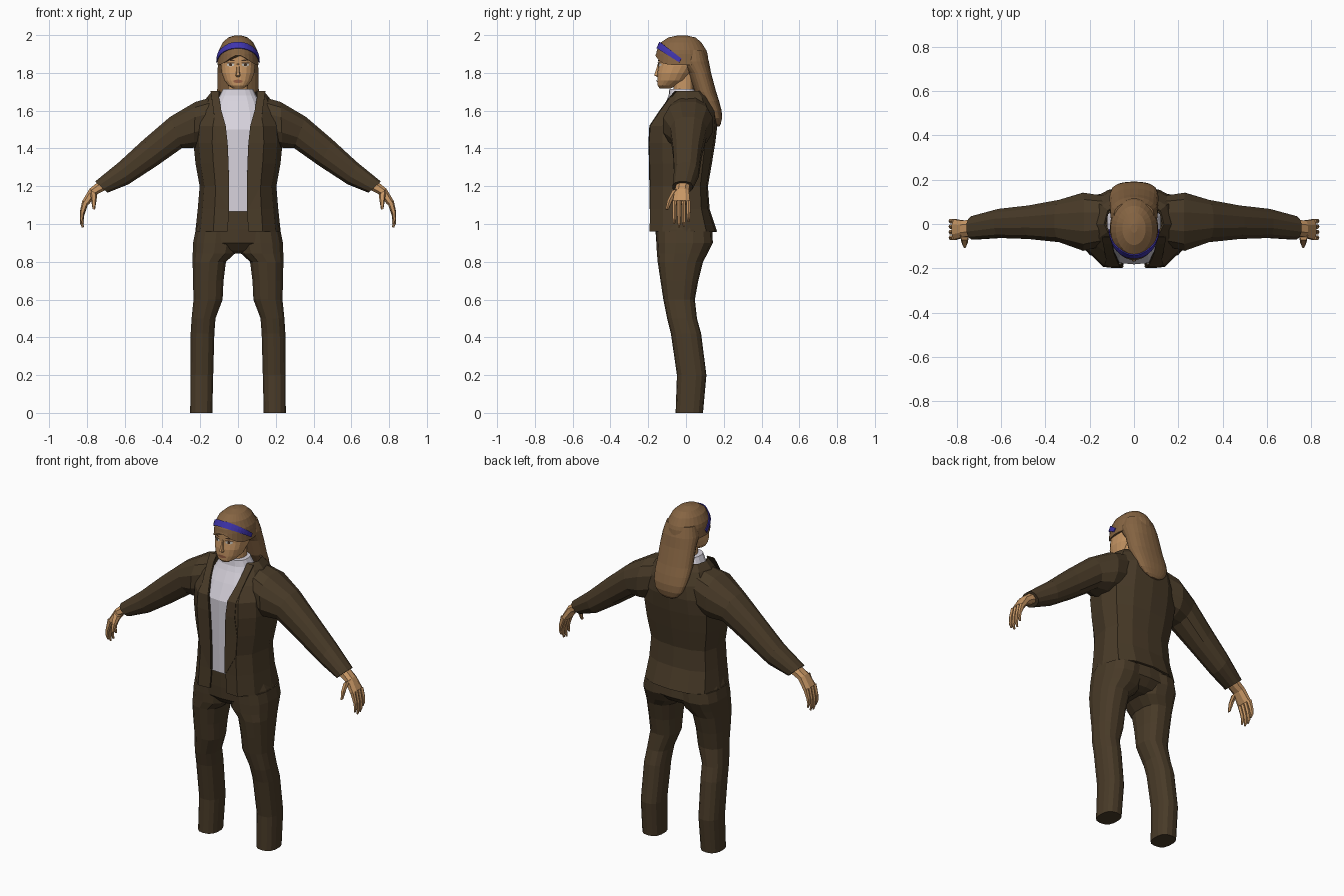
import bpy, bmesh, math
from mathutils import Vector
from mathutils.bvhtree import BVHTree


def material(name, rgb):
    m = bpy.data.materials.new(name)
    m.diffuse_color = (*rgb, 1)
    return m


BROWN = material("dark brown cloth", (0.066, 0.043, 0.021))
HAIR = material("light brown hair", (0.24, 0.13, 0.056))
SKIN = material("tan skin", (0.58, 0.31, 0.13))
WHITE = material("pale shirt", (0.68, 0.65, 0.72))
BLUE = material("blue band", (0.05, 0.035, 0.42))
EYE = material("eye white", (0.6, 0.58, 0.53))
DARK = material("dark brow", (0.06, 0.03, 0.015))
LIP = material("lip red brown", (0.33, 0.12, 0.06))


def loft(name, rings, mat, closed=True, caps=True, mirror=False, thick=0):
    """Skin a list of equal-length point rings."""
    bm = bmesh.new()
    vs = [[bm.verts.new(p) for p in r] for r in rings]
    n = len(rings[0])
    for a, b in zip(vs, vs[1:]):
        for i in range(n if closed else n - 1):
            j = (i + 1) % n
            bm.faces.new((a[i], a[j], b[j], b[i]))
    if caps and closed:
        bm.faces.new(vs[0])
        bm.faces.new(vs[-1])
    bmesh.ops.recalc_face_normals(bm, faces=bm.faces)
    me = bpy.data.meshes.new(name)
    bm.to_mesh(me)
    tree = BVHTree.FromBMesh(bm)
    bm.free()
    me.materials.append(mat)
    ob = bpy.data.objects.new(name, me)
    bpy.context.collection.objects.link(ob)
    if thick:
        s = ob.modifiers.new("thickness", 'SOLIDIFY')
        s.thickness = thick
        s.offset = -1
    if mirror:
        ob.modifiers.new("mirror", 'MIRROR').use_clip = False
    return tree


def unit(n, e):
    """Rounded-box unit outline."""
    for i in range(n):
        a = 2 * math.pi * (i + 0.5) / n
        c, s = math.cos(a), math.sin(a)
        yield (math.copysign(abs(c) ** e, c), math.copysign(abs(s) ** e, s))


def flat(z, x0, x1, y0, y1, n=14, e=0.8):
    """Horizontal ring inside a box."""
    return [((x0 + x1) / 2 + (x1 - x0) / 2 * c, (y0 + y1) / 2 + (y1 - y0) / 2 * s, z)
            for c, s in unit(n, e)]


def limb(xt, zt, xb, zb, y0, y1, n=10, e=0.85):
    """Ring spanning an upper and a lower outline point, and a depth range."""
    return [((xt + xb) / 2 + (xt - xb) / 2 * s, (y0 + y1) / 2 + (y1 - y0) / 2 * c,
             (zt + zb) / 2 + (zt - zb) / 2 * s) for c, s in unit(n, e)]


# trousers: legs and pelvis
loft("trouser_leg", [flat(*r) for r in [
    (0.96, 0.0, 0.228, -0.158, 0.14), (0.9, 0.0, 0.24, -0.157, 0.142),
    (0.845, 0.012, 0.242, -0.154, 0.115), (0.8, 0.062, 0.242, -0.15, 0.09),
    (0.7, 0.075, 0.24, -0.135, 0.065), (0.6, 0.08, 0.237, -0.12, 0.047),
    (0.5, 0.118, 0.247, -0.1, 0.058), (0.42, 0.124, 0.252, -0.08, 0.08),
    (0.2, 0.13, 0.254, -0.048, 0.108), (0.0, 0.135, 0.254, -0.055, 0.09)]],
    BROWN, mirror=True)
loft("trouser_pelvis", [flat(z, -w, w, a, b, 18) for z, w, a, b in [
    (1.1, 0.175, -0.165, 0.09), (0.97, 0.225, -0.162, 0.135),
    (0.9, 0.238, -0.157, 0.14), (0.86, 0.2, -0.12, 0.1), (0.845, 0.1, -0.08, 0.06)]], BROWN)

# jacket body: open at the front
BODY = [  # height, opening, front, half width, back
    (0.96, 0.055, -0.193, 0.226, 0.165), (1.08, 0.047, -0.19, 0.213, 0.125),
    (1.2, 0.047, -0.19, 0.203, 0.116), (1.32, 0.05, -0.192, 0.225, 0.137),
    (1.43, 0.055, -0.195, 0.236, 0.155), (1.52, 0.065, -0.19, 0.23, 0.166),
    (1.6, 0.088, -0.137, 0.205, 0.16), (1.67, 0.1, -0.085, 0.165, 0.13),
    (1.705, 0.1, -0.055, 0.135, 0.095)]


def body_ring(z, o, f, w, b):
    half = [(o, f * 0.98), (max(o, 0.58 * w), f), (0.88 * w, f * 0.64), (w, 0),
            (0.88 * w, b * 0.65), (0.5 * w, b * 0.93)]
    right = [(x, y, z) for x, y in half]
    return right + [(0, b, z)] + [(-x, y, z) for x, y, z in reversed(right)]


loft("jacket_body", [body_ring(*r) for r in BODY], BROWN, closed=False, thick=0.01)

# lapels folded over the opening
loft("jacket_lapel", [[(o, f - 0.004, z), (x, f * 0.98 - 0.006, z)]
     for (z, o, f, w, b), x in zip(BODY[1:], (0.055, 0.12, 0.13, 0.115, 0.12, 0.13, 0.14, 0.145))],
     BROWN, closed=False, mirror=True, thick=0.004)

# sleeves
loft("jacket_sleeve", [limb(*r, n=12) for r in [
    (0.12, 1.68, 0.15, 1.42, -0.1, 0.13), (0.225, 1.65, 0.235, 1.4, -0.125, 0.145),
    (0.36, 1.57, 0.295, 1.4, -0.085, 0.112), (0.5, 1.45, 0.43, 1.305, -0.07, 0.086),
    (0.63, 1.33, 0.58, 1.208, -0.065, 0.07), (0.757, 1.226, 0.69, 1.165, -0.072, 0.037)]],
    BROWN, mirror=True)

# high-necked shirt
loft("shirt", [flat(z, -w, w, a, b, 18, 0.75) for z, w, a, b in [
    (1.065, 0.14, -0.177, 0.03), (1.3, 0.15, -0.18, 0.06), (1.5, 0.15, -0.182, 0.08),
    (1.59, 0.14, -0.138, 0.08), (1.65, 0.115, -0.105, 0.07), (1.68, 0.098, -0.092, 0.055),
    (1.715, 0.08, -0.088, 0.045)]], WHITE)

# hands: palm, thumb, fingers
loft("palm", [limb(*r, n=8) for r in [
    (0.745, 1.222, 0.7, 1.178, -0.055, 0.022), (0.787, 1.188, 0.748, 1.155, -0.062, 0.018),
    (0.824, 1.125, 0.79, 1.1, -0.074, 0.024)]], SKIN, mirror=True)
loft("thumb", [limb(*r, n=6) for r in [
    (0.785, 1.185, 0.745, 1.155, -0.075, -0.03), (0.778, 1.13, 0.75, 1.12, -0.1, -0.07),
    (0.77, 1.08, 0.757, 1.075, -0.11, -0.092)]], SKIN, mirror=True)
for i, (y, tip) in enumerate([(-0.062, 1.0), (-0.037, 0.98), (-0.012, 0.985), (0.013, 1.01)]):
    m = (1.11 + tip) / 2
    loft(f"finger_{i + 1}", [limb(*r, n=6) for r in [
        (0.824, 1.125, 0.793, 1.108, y - 0.012, y + 0.012),
        (0.836, m + 0.01, 0.814, m, y - 0.011, y + 0.011),
        (0.837, tip + 0.025, 0.819, tip + 0.025, y - 0.009, y + 0.009),
        (0.826, tip, 0.816, tip + 0.003, y - 0.005, y + 0.005)]], SKIN, mirror=True)

# neck, head and nose
loft("neck", [flat(z, -0.055, 0.055, -0.065, 0.04) for z in (1.66, 1.8)], SKIN)
head = loft("head", [flat(z, -w, w, a, b, 20, 0.85) for z, w, a, b in [
    (1.718, 0.028, -0.14, -0.08), (1.732, 0.05, -0.15, -0.055), (1.76, 0.073, -0.152, 0.0),
    (1.8, 0.087, -0.152, 0.03), (1.84, 0.092, -0.146, 0.06), (1.9, 0.088, -0.15, 0.08),
    (1.95, 0.065, -0.11, 0.06)]], SKIN)
loft("nose", [[(-w, -0.13, z), (-w * 0.4, y, z), (w * 0.4, y, z), (w, -0.13, z)]
     for z, w, y in [(1.778, 0.017, -0.152), (1.787, 0.019, -0.169),
                     (1.815, 0.013, -0.159), (1.85, 0.009, -0.149)]], SKIN)


def decal(name, x, z, rx, rz, mat, lift, mirror=True, tilt=0):
    """Thin oval plate laid on the face."""
    outer, inner = [], []
    for c, s in unit(12, 1):
        for k, ring in ((1, outer), (0.3, inner)):
            px = x + rx * c * k
            pz = z + rz * s * k + tilt * c * k
            hit = head.ray_cast(Vector((px, -1, pz)), Vector((0, 1, 0)))[0]
            ring.append((px, hit.y - lift, pz))
    loft(name, [outer, inner], mat, mirror=mirror)


# painted face
decal("eye", 0.039, 1.843, 0.02, 0.009, EYE, 0.003)
decal("iris", 0.039, 1.843, 0.008, 0.008, DARK, 0.005)
decal("eyelid", 0.039, 1.853, 0.022, 0.003, DARK, 0.004)
decal("eyebrow", 0.042, 1.868, 0.025, 0.004, DARK, 0.003, tilt=0.003)
decal("lips", 0, 1.755, 0.026, 0.009, LIP, 0.004, mirror=False)

# hair: cap with a parted fringe, then the long fall behind
cap_rings = [flat(z, -w, w, a, b, 28, 1) for z, w, a, b in [
    (1.999, 0.015, -0.04, 0.0), (1.987, 0.053, -0.095, 0.052), (1.96, 0.082, -0.136, 0.083),
    (1.92, 0.102, -0.155, 0.108), (1.9, 0.106, -0.159, 0.115)]]
edge = []
for x, y, z in flat(0, -0.11, 0.11, -0.163, 0.122, 28, 1):
    front = max(0, -(y + 0.02) / 0.143)
    edge.append((x, y, 1.842 + 0.052 * front ** 5))
cap = loft("hair_cap", cap_rings + [edge], HAIR)
bpy.data.meshes["hair_cap"].update()
loft("hair_fall", [flat(z, -w, w, a, b, 24, 0.9) for z, w, a, b in [
    (1.92, 0.09, -0.02, 0.1), (1.86, 0.107, -0.035, 0.122), (1.8, 0.109, 0.012, 0.133),
    (1.7, 0.111, 0.045, 0.16), (1.65, 0.11, 0.08, 0.176), (1.6, 0.103, 0.11, 0.189),
    (1.56, 0.088, 0.135, 0.191), (1.53, 0.06, 0.155, 0.184), (1.515, 0.025, 0.165, 0.176)]], HAIR)

# headband wrapped over the cap
band = []
for i in range(21):
    t = math.radians(-90 + 9 * i)
    c, row = math.cos(t), []
    for k in (-1, 0, 1):
        h = k * (0.01 + 0.006 * c)
        p = Vector((0.112 * math.sin(t), -0.03 - 0.118 * c + h * 0.6, 1.866 + 0.082 * c + h))
        hit, normal = cap.find_nearest(p)[:2]
        row.append(hit + normal * 0.007)
    band.append(row)
loft("headband", band, BLUE, closed=False, thick=0.005)
